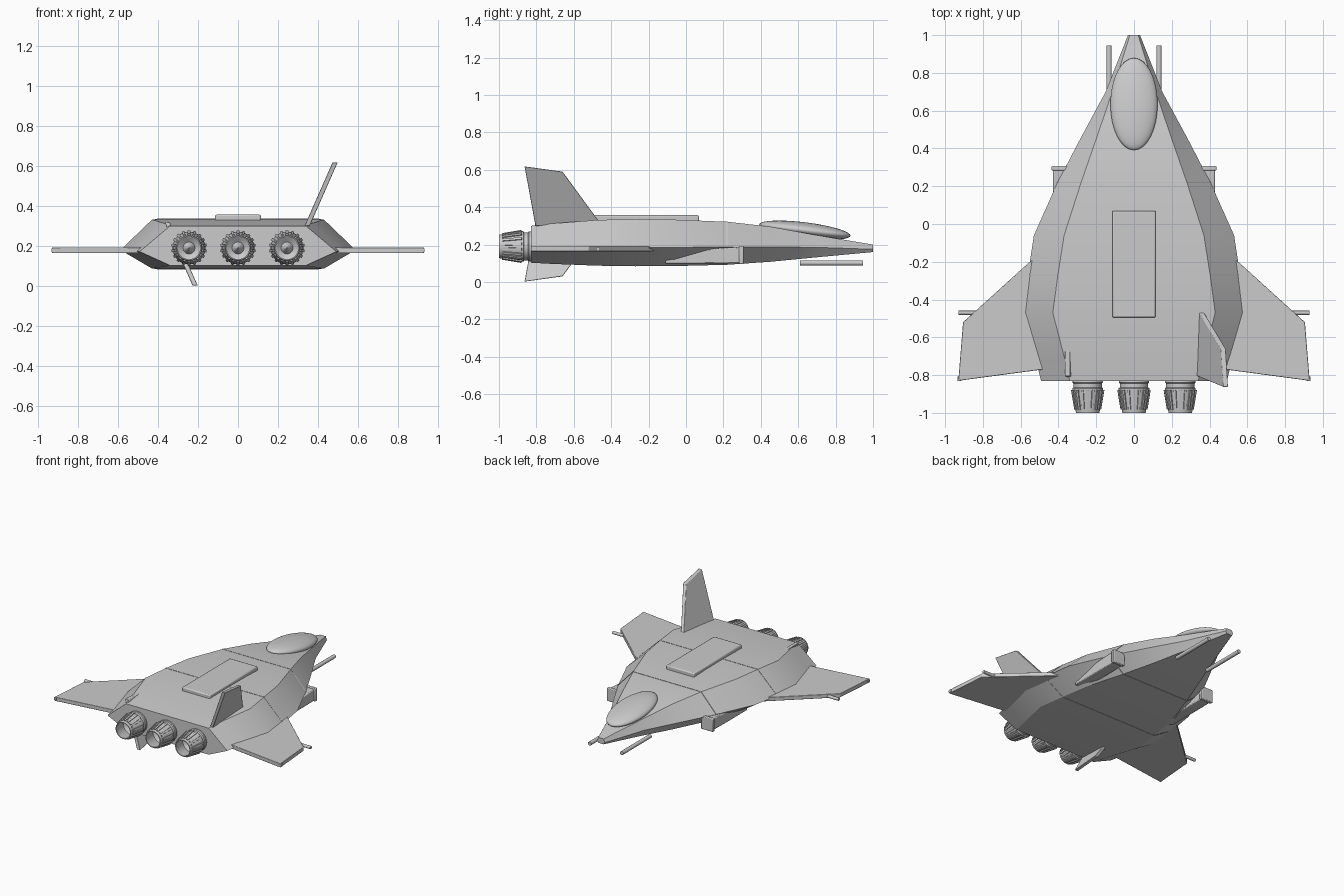
import bpy, bmesh, math
from mathutils import Matrix, Vector

if "Cube" in bpy.data.objects:
    bpy.data.objects.remove(bpy.data.objects["Cube"], do_unlink=True)

GREY = (0.6, 0.6, 0.6, 1)
grey = bpy.data.materials.new("plain_grey")
grey.use_nodes = True
grey.diffuse_color = GREY
grey.node_tree.nodes["Principled BSDF"].inputs["Base Color"].default_value = GREY


def finish(name, bm, angle=30, bevel=0):
    """Turn a bmesh into a shaded object."""
    bmesh.ops.recalc_face_normals(bm, faces=bm.faces)
    mesh = bpy.data.meshes.new(name)
    bm.to_mesh(mesh)
    bm.free()
    mesh.materials.append(grey)
    ob = bpy.data.objects.new(name, mesh)
    bpy.context.collection.objects.link(ob)
    if bevel:
        mod = ob.modifiers.new("Bevel", "BEVEL")
        mod.width, mod.segments = bevel, 2
    bpy.ops.object.select_all(action="DESELECT")
    ob.select_set(True)
    bpy.context.view_layer.objects.active = ob
    bpy.ops.object.shade_smooth_by_angle(angle=math.radians(angle))
    return ob


def loft(name, rings, closed=False, **kw):
    """Skin a list of equal rings; cap the ends, or join last to first."""
    bm = bmesh.new()
    loops = [[bm.verts.new(p) for p in ring] for ring in rings]
    n = len(loops[0])
    pairs = list(zip(loops, loops[1:])) + ([(loops[-1], loops[0])] if closed else [])
    for a, b in pairs:
        for i in range(n):
            j = (i + 1) % n
            bm.faces.new((a[i], a[j], b[j], b[i]))
    if not closed:
        bm.faces.new(loops[0])
        bm.faces.new(loops[-1])
    return finish(name, bm, **kw)


def box(name, lo, hi, **kw):
    bm = bmesh.new()
    size = Vector(hi) - Vector(lo)
    mid = (Vector(hi) + Vector(lo)) / 2
    bmesh.ops.create_cube(bm, size=1, matrix=Matrix.Translation(mid) @ Matrix.Diagonal((*size, 1)))
    return finish(name, bm, **kw)


def rod(name, start, end, r):
    bm = bmesh.new()
    a, b = Vector(start), Vector(end)
    turn = (b - a).to_track_quat("Z", "Y").to_matrix().to_4x4()
    bmesh.ops.create_cone(bm, cap_ends=True, segments=16, radius1=r, radius2=r,
                          depth=(b - a).length, matrix=Matrix.Translation((a + b) / 2) @ turn)
    return finish(name, bm)


# Hull: hexagonal sections (y, deck half width, waist half width, bottom z, waist z, top z)
SECTIONS = [
    (1.0, 0.022, 0.032, 0.16, 0.175, 0.2),
    (0.7, 0.115, 0.15, 0.132, 0.185, 0.25),
    (0.45, 0.2, 0.285, 0.108, 0.187, 0.296),
    (0.22, 0.28, 0.405, 0.092, 0.187, 0.322),
    (-0.06, 0.37, 0.53, 0.085, 0.185, 0.333),
    (-0.27, 0.403, 0.562, 0.085, 0.182, 0.335),
    (-0.47, 0.43, 0.588, 0.087, 0.18, 0.332),
    (-0.72, 0.365, 0.52, 0.097, 0.175, 0.312),
    (-0.83, 0.34, 0.492, 0.103, 0.172, 0.3),
]


def hexagon(y, deck, waist, low, mid, top, grow=0):
    d, w = deck + grow * 0.5, waist + grow
    low, top = low - grow, top + grow
    return [(d, y, top), (w, y, mid), (d, y, low), (-d, y, low), (-w, y, mid), (-d, y, top)]


loft("hull", [hexagon(*s) for s in SECTIONS], angle=22)

# Panel seams around the hull
for name, i in (("front_seam", 3), ("rear_seam", 5)):
    s = SECTIONS[i]
    loft(name, [hexagon(s[0] + dy, *s[1:], grow=0.002) for dy in (-0.003, 0.003)])

# Canopy bubble
bm = bmesh.new()
bmesh.ops.create_uvsphere(bm, u_segments=32, v_segments=20, radius=1,
                          matrix=Matrix.Translation((0, 0.635, 0.277)) @ Matrix.Rotation(math.radians(-7), 4, "X")
                          @ Matrix.Diagonal((0.125, 0.246, 0.042, 1)))
finish("canopy", bm, angle=60)

# Raised spine plate
box("spine_plate", (-0.115, -0.495, 0.32), (0.115, 0.07, 0.357), bevel=0.008)

WING = [(0.4, -0.06), (0.53, -0.18), (0.905, -0.52), (0.93, -0.83), (0.52, -0.775), (0.4, -0.76)]
POD = [(0.3, 0.102, 0.188), (0.22, 0.1, 0.184), (0.08, 0.099, 0.172), (-0.11, 0.099, 0.116)]
for side, s in (("left", 1), ("right", -1)):
    # Wings with their tip fittings
    loft(side + "_wing", [[(s * x, y, z) for x, y in WING] for z in (0.164, 0.193)], bevel=0.003)
    rod(side + "_tip_rod", (s * 0.83, -0.47, 0.176), (s * 0.93, -0.47, 0.176), 0.011)
    box(side + "_tip_light", (s * 0.915, -0.83, 0.169), (s * 0.934, -0.808, 0.188))
    # Side intake pods with a front lip
    loft(side + "_intake", [[(s * 0.345, y, lo), (s * 0.428, y, lo), (s * 0.428, y, hi), (s * 0.345, y, hi)]
                            for y, lo, hi in POD], bevel=0.006)
    box(side + "_intake_lip", (s * 0.338, 0.283, 0.096), (s * 0.436, 0.308, 0.193), bevel=0.005)
    # Nose guns
    rod(side + "_gun", (s * 0.132, 0.61, 0.102), (s * 0.132, 0.945, 0.102), 0.014)

# Fins: one rises from the deck, the other runs down through the hull
FIN = [(-0.455, 0.0), (-0.66, 0.28), (-0.863, 0.308), (-0.805, -0.01)]
for name, s in (("upper_fin", 1), ("lower_fin", -1)):
    loft(name, [[(s * 0.35 + 0.44 * h + t, y, 0.31 + s * h) for y, h in
                 [(y, h) for y, h in FIN]] for t in (-0.013, 0.013)], bevel=0.003)

# Engines: hollow nozzle, inner cone and overlapping petals
NOZZLE = [(-0.81, 0.078), (-0.84, 0.08), (-0.845, 0.075), (-0.865, 0.075), (-0.87, 0.082), (-0.895, 0.08),
          (-1.0, 0.062), (-1.0, 0.056), (-0.9, 0.07), (-0.87, 0.03), (-0.92, 0.002)]
for name, cx in (("left", 0.245), ("middle", 0), ("right", -0.245)):
    steps = [math.tau * i / 32 for i in range(32)]
    loft(name + "_engine", [[(cx + r * math.cos(a), y, 0.19 + r * math.sin(a)) for a in steps]
                            for y, r in NOZZLE])
    bm = bmesh.new()
    for i in range(18):
        place = (Matrix.Translation((cx, 0, 0.19)) @ Matrix.Rotation(math.tau * i / 18, 4, "Y")
                 @ Matrix.Translation((0, -0.93, 0.0755)) @ Matrix.Rotation(math.radians(9.5), 4, "X"))
        bmesh.ops.create_cube(bm, size=1, matrix=place @ Matrix.Diagonal((0.013, 0.105, 0.009, 1)))
    finish(name + "_petals", bm)
